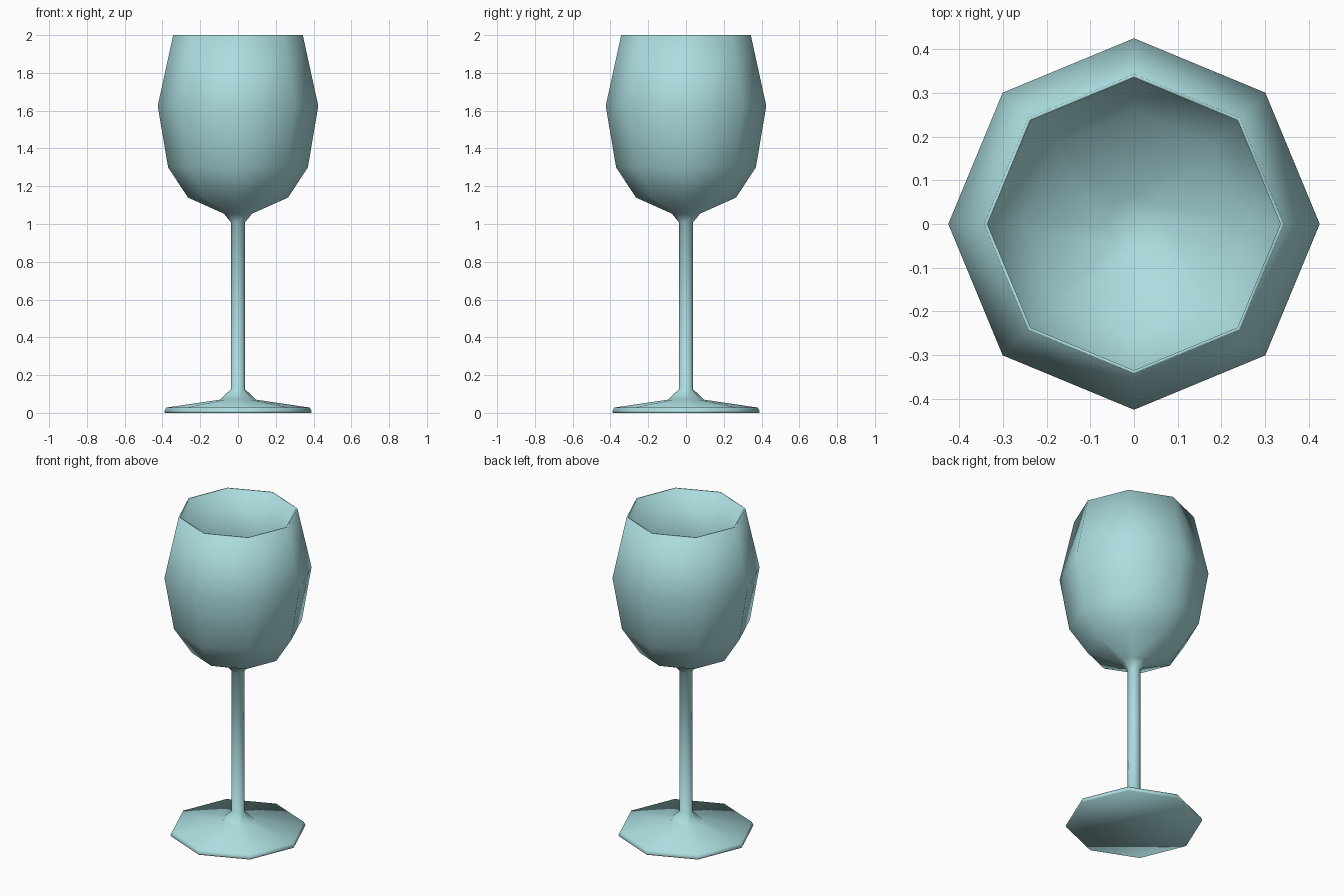
import bpy
import bmesh
from math import cos, sin, tau

cube = bpy.data.objects.get("Cube")
if cube:
    bpy.data.objects.remove(cube)

SIDES = 8
WALL = 0.008

# Pale aqua glass
glass = bpy.data.materials.new("pale_aqua_glass")
glass.use_nodes = True
colour = (0.41, 0.72, 0.74, 1)
glass.diffuse_color = colour
glass.node_tree.nodes["Principled BSDF"].inputs["Base Color"].default_value = colour


def lathe(name, profile):
    """Spin a (radius, height) profile around z; both ends are closed."""
    bm = bmesh.new()
    rings = []
    for r, z in profile:
        if r == 0:
            rings.append([bm.verts.new((0, 0, z))] * SIDES)
        else:
            rings.append([bm.verts.new((r * cos(tau * i / SIDES),
                                        r * sin(tau * i / SIDES), z))
                          for i in range(SIDES)])
    for low, high in zip(rings, rings[1:]):
        for i in range(SIDES):
            j = (i + 1) % SIDES
            corners = dict.fromkeys((low[i], low[j], high[j], high[i]))
            bm.faces.new(list(corners))
    if profile[0][0] > 0:
        bm.faces.new(rings[0][::-1])
    bmesh.ops.recalc_face_normals(bm, faces=bm.faces)
    mesh = bpy.data.meshes.new(name)
    bm.to_mesh(mesh)
    bm.free()
    mesh.shade_smooth()
    mesh.materials.append(glass)
    obj = bpy.data.objects.new(name, mesh)
    bpy.context.collection.objects.link(obj)
    return obj


# Foot, stem and bowl outside, from the base up
foot = [(0.387, 0), (0.39, 0.008), (0.38, 0.028), (0.095, 0.07)]
stem = [(0.038, 0.125), (0.038, 1.01)]
bowl = [(0.075, 1.055), (0.265, 1.14), (0.37, 1.3), (0.425, 1.625), (0.343, 2)]

# Bowl inside, from the rim down to a point at the centre
inside = [(r - WALL, z if z == 2 else z + WALL) for r, z in reversed(bowl)]
inside.append((0, 1.04))

lathe("wine_glass", foot + stem + bowl + inside)
